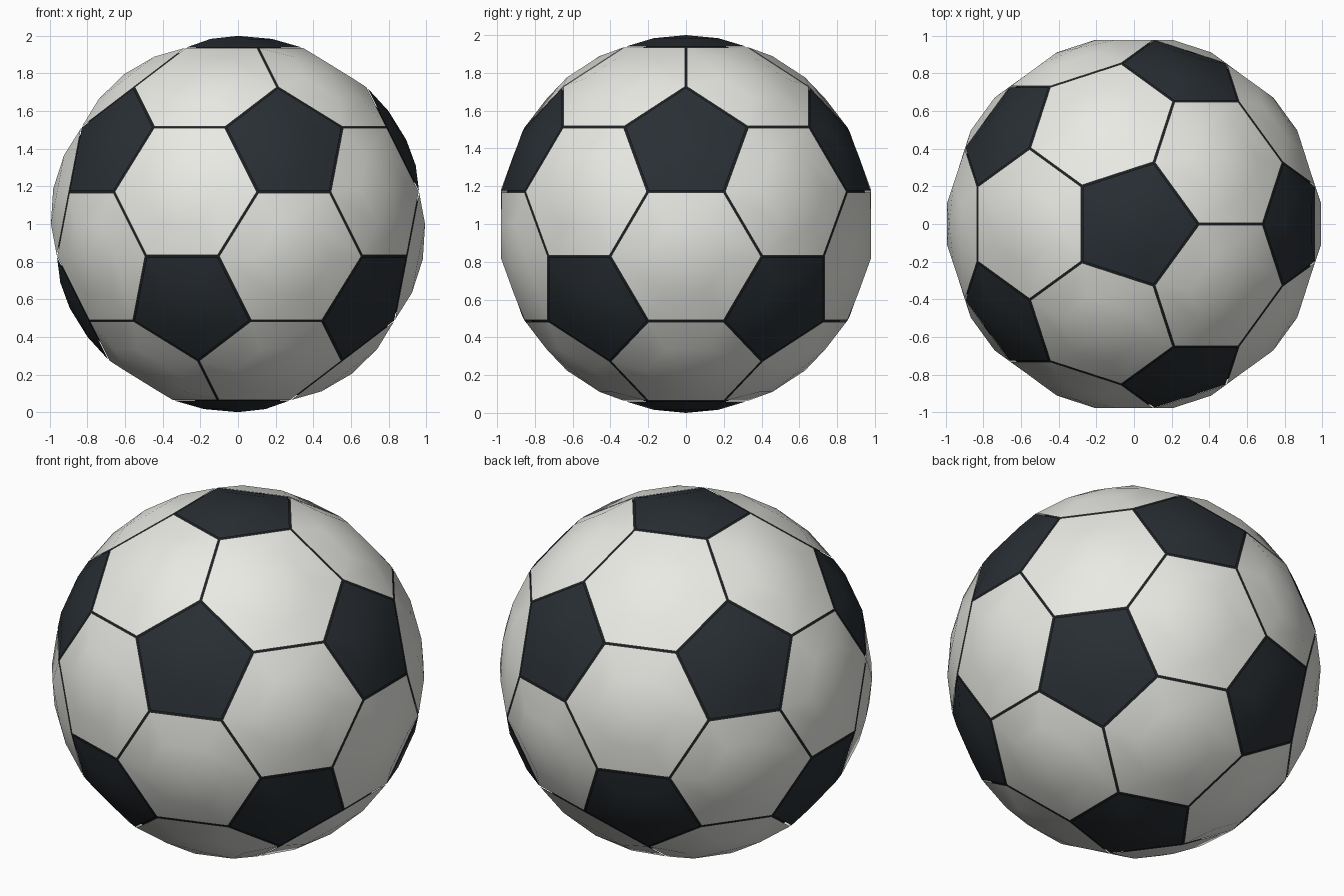
import bpy, bmesh, math
from mathutils import Vector
from itertools import combinations

if "Cube" in bpy.data.objects:
    bpy.data.objects.remove(bpy.data.objects["Cube"])

RADIUS = 1.0
SEAM = 0.006          # half the gap between two panels
LIFT = Vector((0, 0, RADIUS))


def material(name, rgb):
    m = bpy.data.materials.new(name)
    m.diffuse_color = (*rgb, 1)
    m.use_nodes = True
    m.node_tree.nodes["Principled BSDF"].inputs["Base Color"].default_value = m.diffuse_color
    return m


def make_object(name, bm, mat):
    for f in bm.faces:
        f.smooth = True
    mesh = bpy.data.meshes.new(name)
    bm.to_mesh(mesh)
    bm.free()
    mesh.materials.append(mat)
    ob = bpy.data.objects.new(name, mesh)
    bpy.context.collection.objects.link(ob)
    return ob


def add_panel(bm, corners):
    """Straight-edged panel whose inside bulges out to the ball radius."""
    mid = sum(corners, Vector()) / len(corners)
    axis = mid.normalized()
    u = (corners[0] - mid).normalized()
    w = axis.cross(u)
    corners = sorted(corners, key=lambda p: math.atan2((p - mid).dot(w), (p - mid).dot(u)))
    n = len(corners)
    apothem = (corners[0] - mid).length * math.cos(math.pi / n)
    k = 1 - SEAM / apothem
    rim = [bm.verts.new(mid + (p - mid) * k + LIFT) for p in corners]
    ring = [bm.verts.new((mid + (p - mid) * 0.5).normalized() * RADIUS + LIFT) for p in corners]
    top = bm.verts.new(axis * RADIUS + LIFT)
    for i in range(n):
        j = (i + 1) % n
        bm.faces.new((rim[i], rim[j], ring[j], ring[i]))
        bm.faces.new((ring[i], ring[j], top))


# Twelve pentagon directions (icosahedron corners)
h, r = 1 / math.sqrt(5), 2 / math.sqrt(5)
ico = [Vector((0, 0, 1)), Vector((0, 0, -1))]
for i in range(5):
    for turn, z in ((0, h), (36, -h)):
        a = math.radians(72 * i + turn)
        ico.append(Vector((r * math.cos(a), r * math.sin(a), z)))


def near(a, b):
    return 0.1 < (a - b).length < 1.2


def third(a, b):
    return (a * 2 + b).normalized() * RADIUS


# Dark pentagon panels
bm = bmesh.new()
for v in ico:
    add_panel(bm, [third(v, q) for q in ico if near(v, q)])
make_object("pentagon_panels", bm, material("dark_leather", (0.022, 0.028, 0.034)))

# White hexagon panels
bm = bmesh.new()
for a, b, c in combinations(ico, 3):
    if near(a, b) and near(b, c) and near(a, c):
        add_panel(bm, [third(p, q) for p in (a, b, c) for q in (a, b, c) if p is not q])
make_object("hexagon_panels", bm, material("white_leather", (0.82, 0.82, 0.78)))

# Dark core that shows through the seams
bm = bmesh.new()
bmesh.ops.create_icosphere(bm, subdivisions=4, radius=0.965 * RADIUS)
bmesh.ops.translate(bm, verts=bm.verts, vec=LIFT)
make_object("seam_core", bm, material("seam", (0.012, 0.014, 0.016)))
